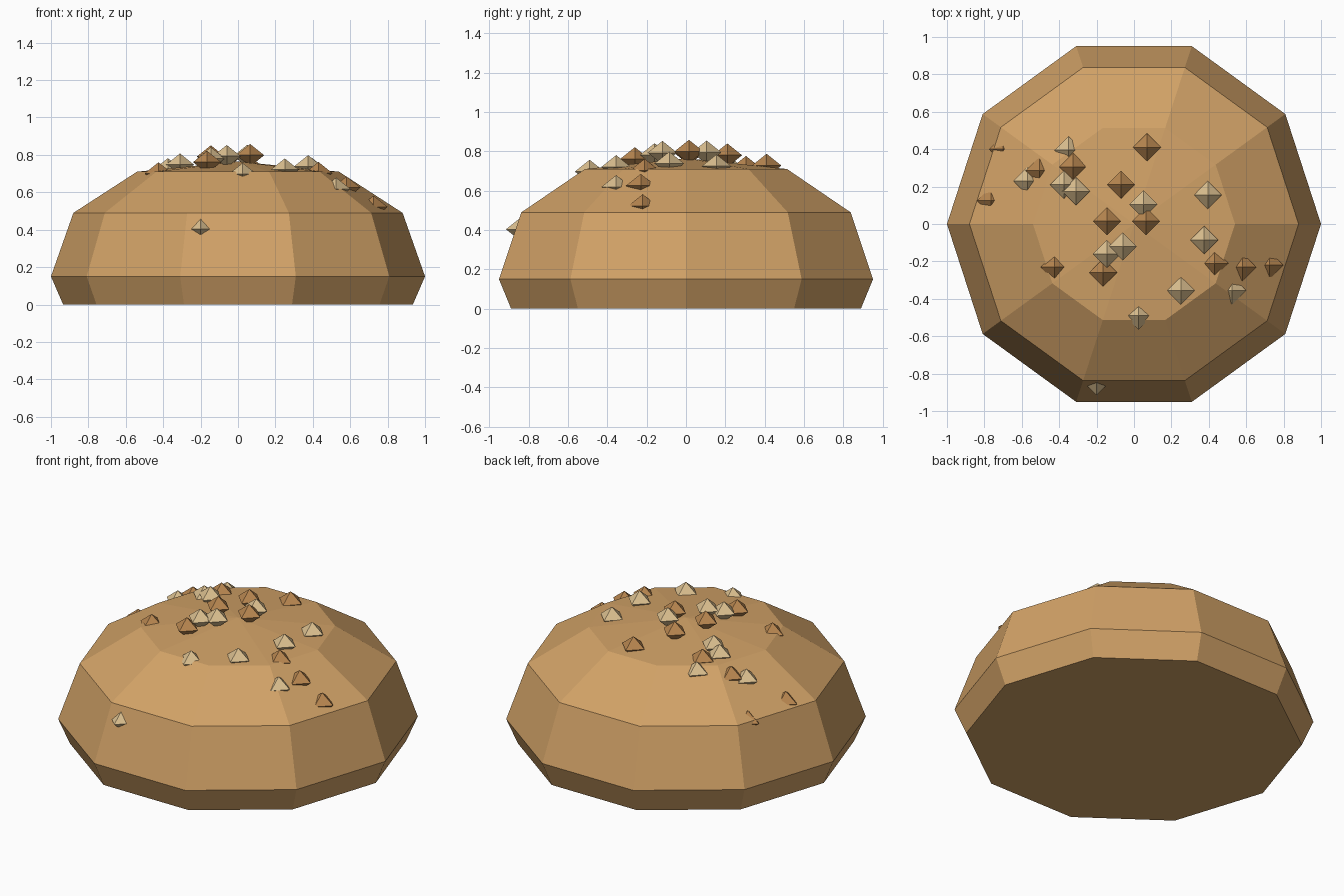
import bpy, bmesh
from math import cos, sin, pi, sqrt
from mathutils import Vector

if "Cube" in bpy.data.objects:
    bpy.data.objects.remove(bpy.data.objects["Cube"])


def material(name, color):
    m = bpy.data.materials.new(name)
    m.diffuse_color = (*color, 1)
    m.use_nodes = True
    m.node_tree.nodes["Principled BSDF"].inputs["Base Color"].default_value = m.diffuse_color
    return m


def add_object(name, bm, mat):
    bmesh.ops.recalc_face_normals(bm, faces=bm.faces)
    mesh = bpy.data.meshes.new(name)
    bm.to_mesh(mesh)
    bm.free()
    mesh.materials.append(mat)
    obj = bpy.data.objects.new(name, mesh)
    bpy.context.collection.objects.link(obj)


# Ten-sided bun: stacked rings (radius, height) closed by a shallow peak
SIDES = 10
PROFILE = [(0.935, 0), (1.0, 0.15), (0.88, 0.49), (0.54, 0.71)]
bm = bmesh.new()
rings = [[bm.verts.new((r * cos(2 * pi * i / SIDES), r * sin(2 * pi * i / SIDES), z))
          for i in range(SIDES)] for r, z in PROFILE]
bm.faces.new(rings[0])
for low, high in zip(rings, rings[1:]):
    for i in range(SIDES):
        j = (i + 1) % SIDES
        bm.faces.new((low[i], low[j], high[j], high[i]))
peak = bm.verts.new((0, 0, 0.765))
for i in range(SIDES):
    bm.faces.new((rings[-1][i], rings[-1][(i + 1) % SIDES], peak))
add_object("bun", bm, material("crust", (0.64, 0.36, 0.135)))


# Octahedral seeds, centred on a flattened dome
def add_seeds(name, spots, mat):
    bm = bmesh.new()
    for x, y in spots:
        c = Vector((x, y, 0.8 * sqrt(1 - x * x - y * y)))
        top = bm.verts.new(c + Vector((0, 0, 0.06)))
        bottom = bm.verts.new(c - Vector((0, 0, 0.06)))
        rim = [bm.verts.new(c + 0.075 * Vector((cos(a * pi / 2), sin(a * pi / 2), 0)))
               for a in range(4)]
        for i in range(4):
            bm.faces.new((rim[i], rim[(i + 1) % 4], top))
            bm.faces.new((rim[(i + 1) % 4], rim[i], bottom))
    add_object(name, bm, mat)


light = [(-0.35, 0.395), (-0.57, 0.23), (-0.375, 0.21), (-0.31, 0.175), (0.05, 0.105),
         (0.395, 0.155), (0.375, -0.085), (-0.06, -0.12), (-0.145, -0.16),
         (0.25, -0.355), (0.025, -0.49), (0.525, -0.355), (-0.2, -0.84)]
dark = [(0.07, 0.41), (-0.325, 0.305), (-0.505, 0.285), (-0.07, 0.21), (-0.145, 0.015),
        (0.065, 0.015), (-0.165, -0.26), (-0.425, -0.23), (0.43, -0.21), (0.58, -0.23),
        (0.725, -0.22), (-0.765, 0.125), (-0.7, 0.4)]
add_seeds("light_seeds", light, material("pale_seed", (0.72, 0.53, 0.28)))
add_seeds("dark_seeds", dark, material("toasted_seed", (0.48, 0.24, 0.08)))
